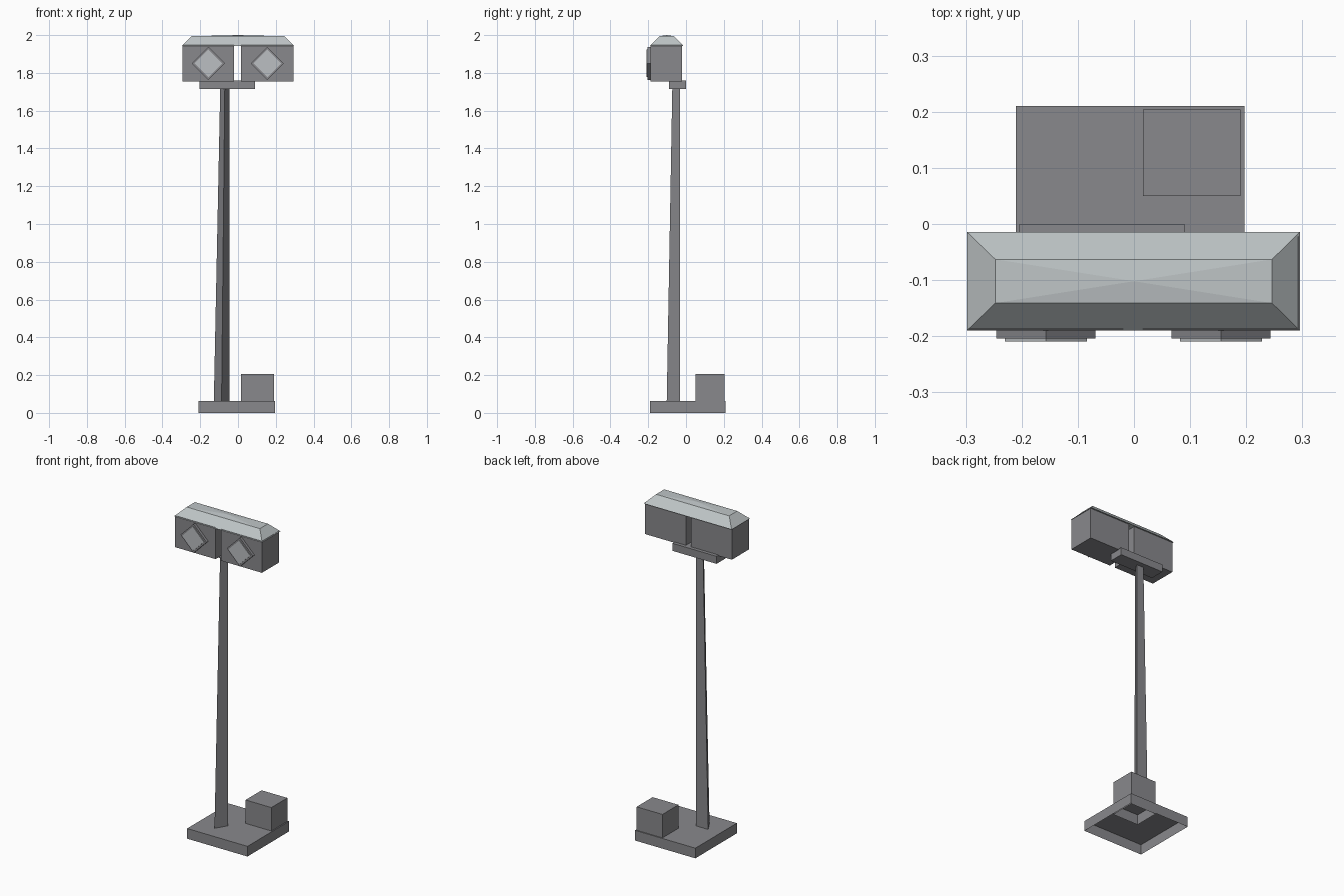
import bpy
import bmesh
from mathutils import Vector
from math import sin, cos, pi

cube = bpy.data.objects.get("Cube")
if cube:
    bpy.data.objects.remove(cube, do_unlink=True)


def material(name, color):
    mat = bpy.data.materials.new(name)
    mat.use_nodes = True
    mat.diffuse_color = (*color, 1)
    mat.node_tree.nodes["Principled BSDF"].inputs["Base Color"].default_value = (*color, 1)
    return mat


GREY = material("painted grey metal", (0.25, 0.25, 0.265))
PALE = material("pale roof metal", (0.52, 0.56, 0.57))
GLASS = material("pale lens glass", (0.50, 0.52, 0.54))


def loft(name, rings, mat, bottom=True, peak=None):
    """Join rings of equal point count; cap the ends, optionally with a raised centre."""
    bm = bmesh.new()
    loops = [[bm.verts.new(p) for p in ring] for ring in rings]
    n = len(loops[0])
    for low, high in zip(loops, loops[1:]):
        for i in range(n):
            j = (i + 1) % n
            bm.faces.new((low[i], low[j], high[j], high[i]))
    if bottom:
        bm.faces.new(loops[0][::-1])
    if peak:
        tip = bm.verts.new(peak)
        for i in range(n):
            bm.faces.new((loops[-1][i], loops[-1][(i + 1) % n], tip))
    else:
        bm.faces.new(loops[-1])
    bmesh.ops.recalc_face_normals(bm, faces=bm.faces)
    mesh = bpy.data.meshes.new(name)
    bm.to_mesh(mesh)
    bm.free()
    mesh.materials.append(mat)
    obj = bpy.data.objects.new(name, mesh)
    bpy.context.collection.objects.link(obj)
    return obj


def rect(x0, x1, y0, y1, z):
    return [(x0, y0, z), (x1, y0, z), (x1, y1, z), (x0, y1, z)]


def box(name, x, y, z, mat=GREY, bottom=True):
    return loft(name, [rect(*x, *y, h) for h in z], mat, bottom)


def triangle(x, back, width, z):
    return [(x - width / 2, back, z), (x, back - width * sin(pi / 3), z), (x + width / 2, back, z)]


def diamond(x, y, z, radius):
    return [(x + radius * cos(a * pi / 2), y, z + radius * sin(a * pi / 2)) for a in range(4)]


# Hollow footing and equipment cabinet, both open underneath
box("base_slab", (-0.21, 0.197), (-0.19, 0.21), (0, 0.062), bottom=False)
box("cabinet", (0.016, 0.19), (0.05, 0.204), (0, 0.205), bottom=False)

# Tapered three-sided pole
loft("pole", [triangle(-0.087, -0.031, 0.082, 0.062),
              triangle(-0.07, -0.031, 0.048, 1.72)], GREY)
box("mount_plate", (-0.205, 0.091), (-0.09, -0.001), (1.714, 1.76))

# Two housings, each with a diamond bezel and lens
for side, span, centre in (("right", (-0.294, -0.02), -0.157), ("left", (0.016, 0.293), 0.155)):
    box(side + "_housing", span, (-0.188, -0.022), (1.755, 1.947))
    loft(side + "_bezel", [diamond(centre, y, 1.85, 0.088) for y in (-0.186, -0.204)], GREY)
    loft(side + "_lens", [diamond(centre, y, 1.85, 0.073) for y in (-0.203, -0.209)], GLASS)

# Hipped roof with a faintly raised centre
loft("roof", [rect(-0.298, 0.296, -0.19, -0.014, 1.943),
              rect(-0.247, 0.246, -0.141, -0.063, 1.994)], PALE, peak=Vector((0, -0.102, 2.0)))
